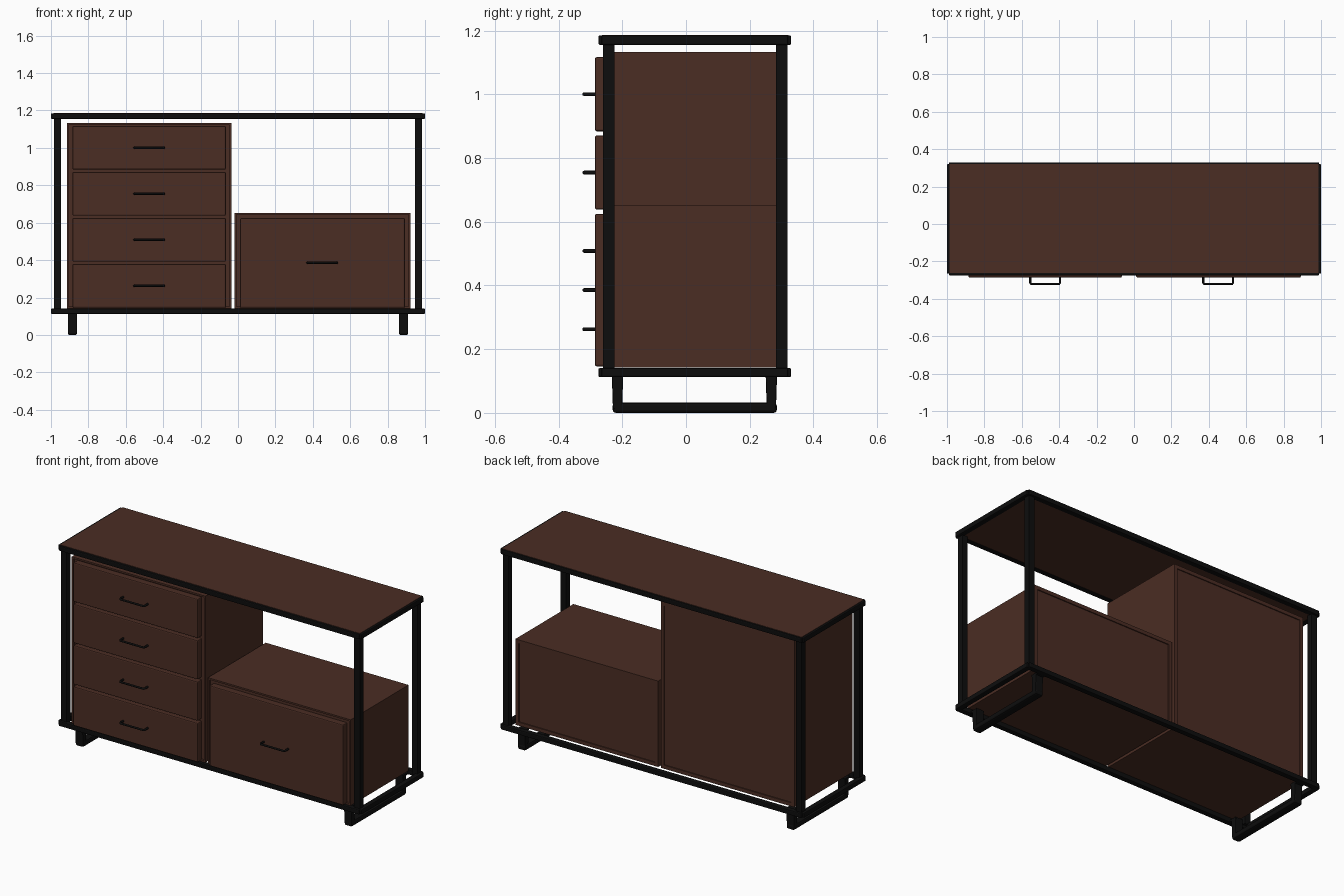
import bpy, bmesh
from mathutils import Vector

default = bpy.data.objects.get("Cube")
if default:
    bpy.data.objects.remove(default)


def material(name, rgb):
    mat = bpy.data.materials.new(name)
    mat.use_nodes = True
    mat.diffuse_color = (*rgb, 1)
    mat.node_tree.nodes["Principled BSDF"].inputs["Base Color"].default_value = (*rgb, 1)
    return mat


WOOD = material("dark brown wood", (0.07, 0.026, 0.017))
METAL = material("black metal", (0.004, 0.004, 0.004))


def box_mesh(x, y, z):
    """bmesh box from three (low, high) ranges."""
    bm = bmesh.new()
    bmesh.ops.create_cube(bm, size=1)
    for v in bm.verts:
        v.co = Vector([(r[0] + r[1]) / 2 + c * (r[1] - r[0]) for r, c in zip((x, y, z), v.co)])
    return bm


def finish(name, bm, mat, bevel=0, segments=2):
    mesh = bpy.data.meshes.new(name)
    bm.to_mesh(mesh)
    bm.free()
    mesh.materials.append(mat)
    obj = bpy.data.objects.new(name, mesh)
    bpy.context.scene.collection.objects.link(obj)
    if bevel:
        mod = obj.modifiers.new("Bevel", "BEVEL")
        mod.width = bevel
        mod.segments = segments
    return obj


def box(name, x, y, z, mat, bevel=0, segments=2):
    return finish(name, box_mesh(x, y, z), mat, bevel, segments)


def handle(name, x, z):
    """Bent rod pull: two short returns and a straight grip."""
    curve = bpy.data.curves.new(name, "CURVE")
    curve.dimensions = "3D"
    curve.bevel_depth = 0.006
    curve.bevel_resolution = 2
    curve.use_fill_caps = True
    spline = curve.splines.new("POLY")
    path = [(-0.08, -0.284), (-0.08, -0.314), (-0.075, -0.32),
            (0.075, -0.32), (0.08, -0.314), (0.08, -0.284)]
    spline.points.add(len(path) - 1)
    for p, (dx, y) in zip(spline.points, path):
        p.co = (x + dx, y, z, 1)
    curve.materials.append(METAL)
    obj = bpy.data.objects.new(name, curve)
    bpy.context.scene.collection.objects.link(obj)


def cabinet(name, x, top):
    """Carcass with a recessed front and back panel."""
    bm = box_mesh(x, (-0.257, 0.287), (0.142, top))
    bm.normal_update()
    for sign, rim, depth in ((-1, 0.014, -0.012), (1, 0.03, -0.006)):
        face = next(f for f in bm.faces if f.normal.y * sign > 0.9)
        bmesh.ops.inset_region(bm, faces=[face], thickness=rim)
        face.normal_update()
        move = face.normal * depth
        inner = bmesh.ops.extrude_discrete_faces(bm, faces=[face])["faces"]
        for v in inner[0].verts:
            v.co += move
    finish(name, bm, WOOD)


def drawer(name, x, z, handle_x):
    box(name, x, (-0.286, -0.244), z, WOOD, 0.006)
    handle(name + "_handle", handle_x, sum(z) / 2)


# Top and bottom rail frames
for level, z in (("top", (1.155, 1.185)), ("bottom", (0.112, 0.141))):
    for side, y in (("front", (-0.275, -0.243)), ("back", (0.298, 0.33))):
        box(f"{level}_{side}_rail", (-0.99, 0.99), y, z, METAL, 0.005)
    for side, s in (("left", 1), ("right", -1)):
        box(f"{level}_{side}_rail", sorted((s, s * 0.968)), (-0.265, 0.32), z, METAL, 0.005)

# Table top resting in the upper frame
box("table_top", (-0.987, 0.987), (-0.263, 0.322), (1.158, 1.187), WOOD)

# Corner posts and sled feet
for side, s in (("left", 1), ("right", -1)):
    for end, y in (("front", (-0.26, -0.225)), ("back", (0.283, 0.318))):
        box(f"{end}_{side}_post", sorted((s * 0.947, s * 0.984)), y, (0.13, 1.165), METAL)
    foot_x = sorted((s * 0.86, s * 0.91))
    box(f"{side}_foot_bar", foot_x, (-0.23, 0.285), (0, 0.032), METAL, 0.009)
    for end, y in (("front", (-0.233, -0.197)), ("back", (0.25, 0.286))):
        bm = box_mesh(foot_x, y, (0.012, 0.12))
        mid = sum(y) / 2
        for v in bm.verts:
            if v.co.z < 0.05:
                v.co.y = mid + (v.co.y - mid) * 0.8
        finish(f"{end}_{side}_foot", bm, METAL, 0.004)
    # Short crosspiece tying the foot under the frame
    box(f"{side}_foot_tie_front", foot_x, (-0.255, -0.197), (0.114, 0.125), METAL)
    box(f"{side}_foot_tie_back", foot_x, (0.25, 0.31), (0.114, 0.125), METAL)

# Tall cabinet with four drawers
cabinet("tall_cabinet", (-0.915, -0.035), 1.133)
for i in range(4):
    low = 0.146 + i * 0.246
    drawer(f"tall_drawer_{i + 1}", (-0.885, -0.065), (low, low + 0.233), -0.475)

# Low cabinet with one wide drawer
cabinet("low_cabinet", (-0.018, 0.922), 0.653)
drawer("low_drawer", (0.012, 0.892), (0.146, 0.625), 0.45)
